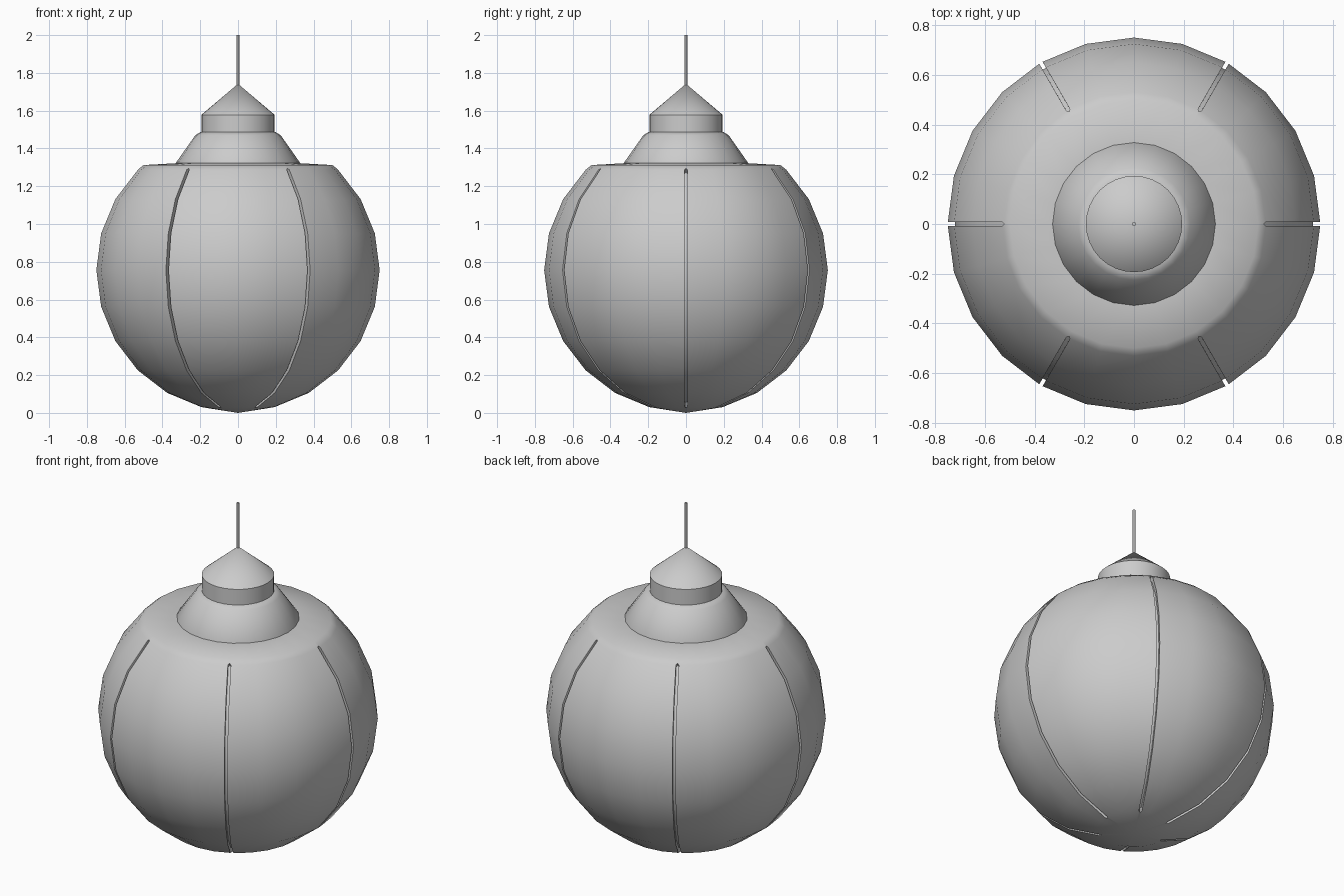
import bpy, bmesh, math
from mathutils import Vector

if "Cube" in bpy.data.objects:
    bpy.data.objects.remove(bpy.data.objects["Cube"])

CENTRE, R, SIDES = 0.756, 0.751, 24


def revolve(name, profile, sides, angle=45, detail=None):
    """Spin (radius, z) points around z; radius 0 makes a pole."""
    bm = bmesh.new()
    rings = []
    for r, z in profile:
        if r == 0:
            rings.append([bm.verts.new((0, 0, z))] * sides)
        else:
            rings.append([bm.verts.new((r * math.cos(2 * math.pi * i / sides),
                                        r * math.sin(2 * math.pi * i / sides), z))
                          for i in range(sides)])
    for a, b in zip(rings, rings[1:]):
        for i in range(sides):
            j = (i + 1) % sides
            bm.faces.new(list(dict.fromkeys((a[i], a[j], b[j], b[i]))))
    if detail:
        detail(bm, rings)
    bmesh.ops.recalc_face_normals(bm, faces=bm.faces)
    mesh = bpy.data.meshes.new(name)
    bm.to_mesh(mesh)
    bm.free()
    ob = bpy.data.objects.new(name, mesh)
    bpy.context.collection.objects.link(ob)
    bpy.ops.object.select_all(action='DESELECT')
    ob.select_set(True)
    bpy.context.view_layer.objects.active = ob
    bpy.ops.object.shade_smooth_by_angle(angle=math.radians(angle))
    return ob


def cut_grooves(bm, rings):
    """Bevel six meridians and sink the strips towards the centre."""
    edges = [bm.edges.get((rings[k][i], rings[k + 1][i]))
             for i in range(0, SIDES, SIDES // 6) for k in range(1, 9)]
    strips = bmesh.ops.bevel(bm, geom=edges, offset=0.008, offset_type='OFFSET',
                             segments=1, affect='EDGES', clamp_overlap=True)['faces']
    new = bmesh.ops.extrude_face_region(bm, geom=strips)['geom']
    bmesh.ops.delete(bm, geom=[f for f in strips if f.is_valid], context='FACES_ONLY')
    mid = Vector((0, 0, CENTRE))
    for v in new:
        if isinstance(v, bmesh.types.BMVert):
            v.co -= (v.co - mid).normalized() * 0.028


# Round body with flattened top and grooves
body = [(0, 0)]
for k in range(1, 10):
    t = math.radians(15 * k)
    body.append((R * math.sin(t), CENTRE - R * math.cos(t)))
body += [(0.50, 1.312), (0.325, 1.322), (0, 1.322)]
revolve("body", body, SIDES, 48, cut_grooves)

# Sloped collar
revolve("collar", [(0, 1.315), (0.328, 1.315), (0.328, 1.325), (0.226, 1.47),
                   (0.20, 1.486), (0, 1.486)], SIDES)

# Cap with pointed roof
revolve("cap", [(0, 1.48), (0.194, 1.48), (0.194, 1.578), (0, 1.742)], 32, 30)

# Thin rod
revolve("rod", [(0, 1.72), (0.008, 1.72), (0.008, 2.0), (0, 2.0)], 8)
